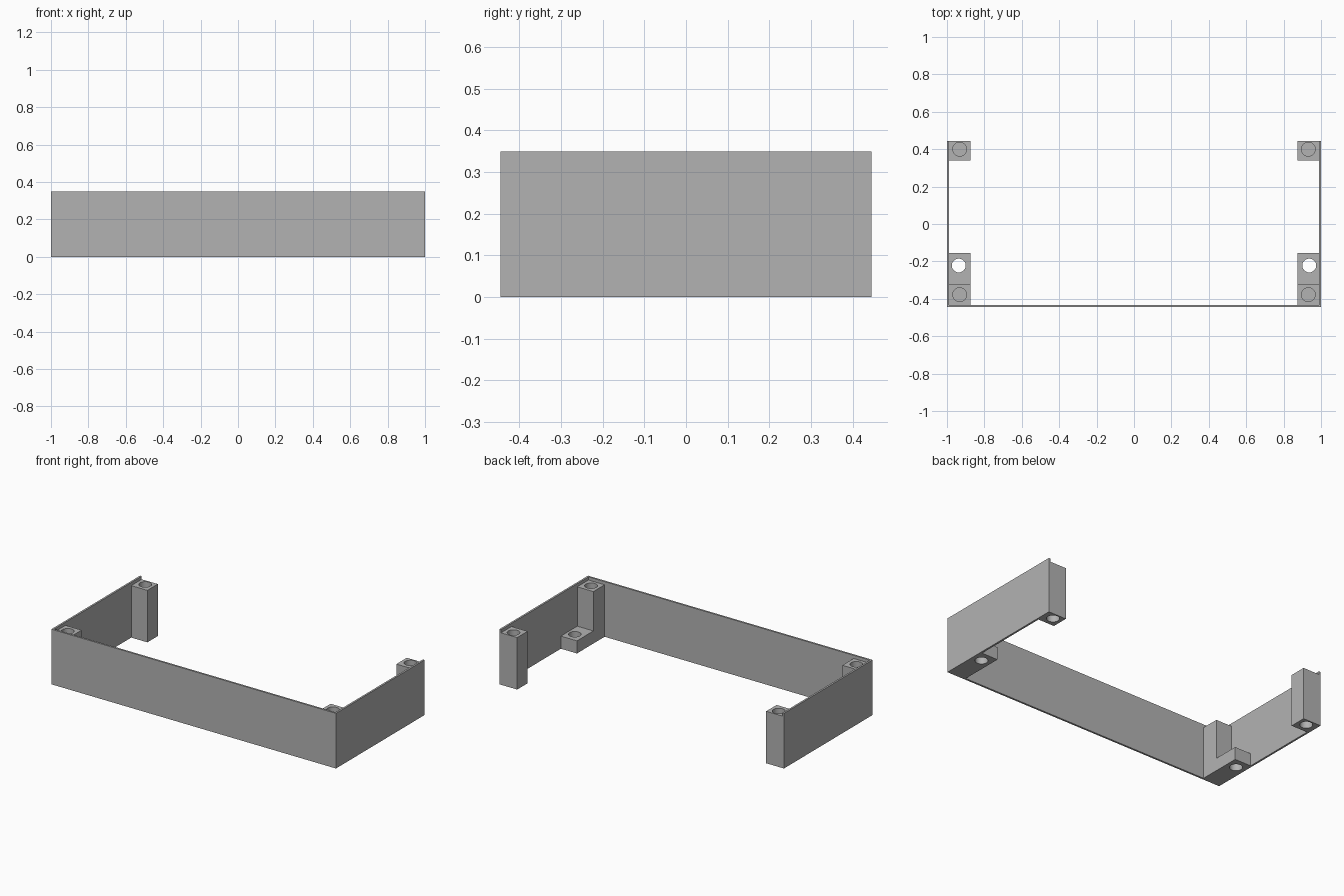
import bpy
import bmesh
from mathutils import Matrix, Vector

if "Cube" in bpy.data.objects:
    bpy.data.objects.remove(bpy.data.objects["Cube"], do_unlink=True)

HALF_X, HALF_Y, HEIGHT, WALL = 1.0, 0.445, 0.35, 0.012
POST_TOP, STEP_TOP = 0.33, 0.08
POST_IN, POST_OUT = 0.875, HALF_X - WALL
HOLE_R, HOLE_DEPTH = 0.037, 0.1

grey = bpy.data.materials.new("plain_grey")
grey.use_nodes = True
colour = (0.45, 0.45, 0.45, 1)
grey.diffuse_color = colour
grey.node_tree.nodes["Principled BSDF"].inputs["Base Color"].default_value = colour


def add_object(name, bm):
    bmesh.ops.recalc_face_normals(bm, faces=bm.faces)
    mesh = bpy.data.meshes.new(name)
    bm.to_mesh(mesh)
    bm.free()
    mesh.materials.append(grey)
    obj = bpy.data.objects.new(name, mesh)
    bpy.context.collection.objects.link(obj)
    return obj


def prism(name, outline, direction):
    """Extrude a closed outline of 3D points."""
    bm = bmesh.new()
    face = bm.faces.new([bm.verts.new(p) for p in outline])
    result = bmesh.ops.extrude_face_region(bm, geom=[face], use_keep_orig=True)
    moved = [v for v in result["geom"] if isinstance(v, bmesh.types.BMVert)]
    bmesh.ops.translate(bm, verts=moved, vec=Vector(direction))
    return add_object(name, bm)


def drill(obj, x, y, z_low, z_high):
    """Cut a vertical round hole between two heights."""
    bm = bmesh.new()
    bmesh.ops.create_cone(bm, cap_ends=True, segments=32, radius1=HOLE_R,
                          radius2=HOLE_R, depth=z_high - z_low,
                          matrix=Matrix.Translation((x, y, (z_low + z_high) / 2)))
    cutter = add_object("hole_cutter", bm)
    cutter.hide_render = True
    mod = obj.modifiers.new("hole", "BOOLEAN")
    mod.operation, mod.solver, mod.object = "DIFFERENCE", "EXACT", cutter
    bpy.context.view_layer.objects.active = obj
    bpy.ops.object.modifier_apply(modifier=mod.name)
    bpy.data.objects.remove(cutter, do_unlink=True)


def smooth_holes(obj):
    bpy.ops.object.select_all(action="DESELECT")
    obj.select_set(True)
    bpy.context.view_layer.objects.active = obj
    bpy.ops.object.shade_smooth_by_angle()


# Thin three-sided wall, open at the back
inner_x, inner_y = HALF_X - WALL, -HALF_Y + WALL
u_shape = [(-HALF_X, -HALF_Y), (HALF_X, -HALF_Y), (HALF_X, HALF_Y), (inner_x, HALF_Y),
           (inner_x, inner_y), (-inner_x, inner_y), (-inner_x, HALF_Y), (-HALF_X, HALF_Y)]
prism("outer_wall", [(x, y, 0) for x, y in u_shape], (0, 0, HEIGHT))

for side, s in (("left", 1), ("right", -1)):
    across = (s * (POST_OUT - POST_IN), 0, 0)

    # Back post with a blind screw hole at each end
    back = [(0.34, 0), (HALF_Y, 0), (HALF_Y, POST_TOP), (0.34, POST_TOP)]
    post = prism(f"{side}_back_post", [(s * POST_IN, y, z) for y, z in back], across)
    drill(post, s * 0.932, 0.4, POST_TOP - HOLE_DEPTH, POST_TOP + 0.1)
    drill(post, s * 0.932, 0.4, -0.1, HOLE_DEPTH)
    smooth_holes(post)

    # Front post with a low foot behind it, drilled right through
    front = [(inner_y, 0), (-0.155, 0), (-0.155, STEP_TOP), (-0.32, STEP_TOP),
             (-0.32, POST_TOP), (inner_y, POST_TOP)]
    post = prism(f"{side}_front_post", [(s * POST_IN, y, z) for y, z in front], across)
    drill(post, s * 0.932, -0.378, POST_TOP - HOLE_DEPTH, POST_TOP + 0.1)
    drill(post, s * 0.937, -0.222, -0.1, STEP_TOP + 0.1)
    smooth_holes(post)
